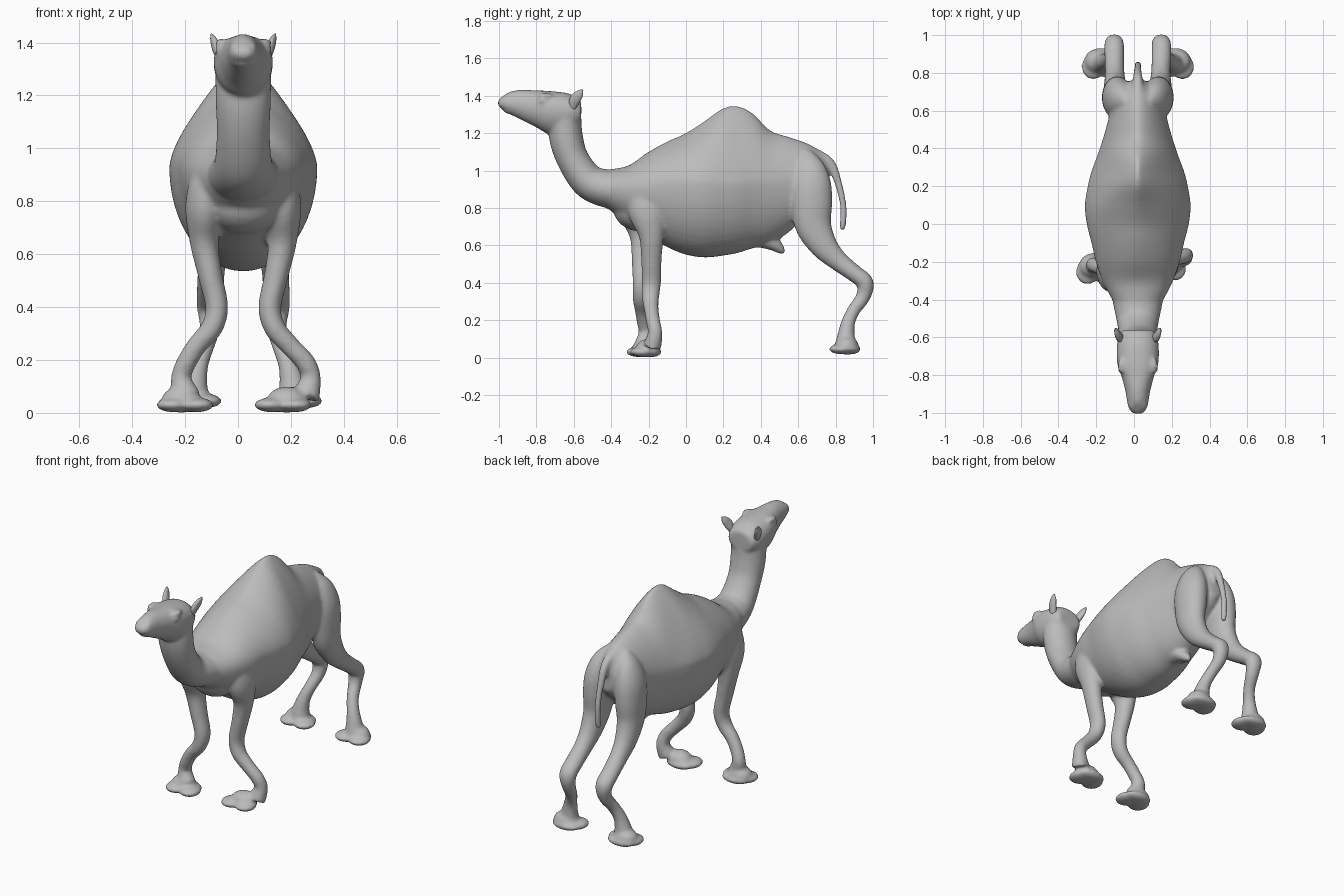
import bpy, bmesh
from math import cos, sin, tau
from mathutils import Vector, Matrix

if "Cube" in bpy.data.objects:
    bpy.data.objects.remove(bpy.data.objects["Cube"], do_unlink=True)

MIDLINE = 0.02
SEGMENTS = 48

grey = bpy.data.materials.new("plain grey")
grey.use_nodes = True
grey.diffuse_color = (0.5, 0.5, 0.5, 1)
grey.node_tree.nodes["Principled BSDF"].inputs["Base Color"].default_value = grey.diffuse_color


def refine(rows, steps=6):
    """Catmull-Rom interpolation through rows of equal length."""
    padded = [rows[0], *rows, rows[-1]]
    result = []
    for a, b, c, d in zip(padded, padded[1:], padded[2:], padded[3:]):
        for step in range(steps):
            t = step / steps
            result.append([
                q + t * ((r - p) + t * ((2 * p - 5 * q + 4 * r - s) + t * (3 * (q - r) + s - p))) / 2
                for p, q, r, s in zip(a, b, c, d)])
    return result + [list(rows[-1])]


def skin(bm, rings):
    """Join rings of points into a closed surface."""
    loops = [[bm.verts.new(point) for point in ring] for ring in rings]
    for lower, upper in zip(loops, loops[1:]):
        for i in range(SEGMENTS):
            j = (i + 1) % SEGMENTS
            bm.faces.new((lower[i], lower[j], upper[j], upper[i]))
    bm.faces.new(loops[0])
    bm.faces.new(loops[-1])


def trunk(bm, rows):
    """Upright sections: y, top, bottom, widest height, half width, peak sharpness."""
    rings = []
    for y, top, bottom, mid, width, peak in refine(rows):
        ring = []
        for i in range(SEGMENTS):
            c, s = cos(tau * i / SEGMENTS), sin(tau * i / SEGMENTS)
            power = peak if s > 0 else 1
            x = width * abs(c) ** power * (1 if c > 0 else -1)
            z = (top - mid) * s ** power if s > 0 else (mid - bottom) * s
            ring.append((MIDLINE + x, y, mid + z))
        rings.append(ring)
    skin(bm, rings)


def tube(bm, rows, side=1, shift=0):
    """Sections across a path: x, y, z, half width, half depth."""
    rows = refine(rows)
    centres = [Vector((MIDLINE + side * r[0], r[1] + shift, r[2])) for r in rows]
    rings = []
    for k, centre in enumerate(centres):
        along = (centres[min(k + 1, len(rows) - 1)] - centres[max(k - 1, 0)]).normalized()
        across = Vector((1, 0, 0))
        across = (across - across.dot(along) * along).normalized()
        deep = along.cross(across)
        width, depth = rows[k][3:]
        rings.append([centre + across * width * cos(tau * i / SEGMENTS)
                      + deep * depth * sin(tau * i / SEGMENTS) for i in range(SEGMENTS)])
    skin(bm, rings)


def ball(bm, centre, size, turn=0):
    matrix = Matrix.Translation(centre) @ Matrix.Rotation(turn, 4, "Z") @ Matrix.Diagonal((*size, 1))
    bmesh.ops.create_icosphere(bm, subdivisions=3, radius=1, matrix=matrix)


def foot(bm, x, y, z, side):
    """Two spreading toe pads with a heel and a raised instep."""
    for toe in (-1, 1):
        ball(bm, (x + toe * 0.043, y - 0.015, z), (0.066, 0.072, 0.028), toe * 0.35)
    ball(bm, (x, y + 0.03, z), (0.09, 0.055, 0.028))
    ball(bm, (x + side * 0.015, y + 0.01, z + 0.02), (0.075, 0.062, 0.05))


def finish(name, bm, blend=False):
    bmesh.ops.recalc_face_normals(bm, faces=bm.faces)
    mesh = bpy.data.meshes.new(name)
    bm.to_mesh(mesh)
    bm.free()
    mesh.materials.append(grey)
    mesh.shade_smooth()
    obj = bpy.data.objects.new(name, mesh)
    bpy.context.collection.objects.link(obj)
    if blend:
        remesh = obj.modifiers.new("blend parts", "REMESH")
        remesh.mode = "VOXEL"
        remesh.voxel_size = 0.009
        remesh.use_smooth_shade = True
        relax = obj.modifiers.new("relax", "SMOOTH")
        relax.factor = 0.5
        relax.iterations = 12


body = bmesh.new()

# Torso with the hump, from chest to rump
trunk(body, [
    (-.46, 1.0, .82, .91, .1, 1),
    (-.38, 1.01, .77, .9, .147, 1),
    (-.3, 1.03, .71, .9, .187, 1),
    (-.2, 1.1, .65, .91, .222, 1.1),
    (-.1, 1.155, .59, .93, .245, 1.2),
    (0, 1.2, .55, .93, .27, 1.25),
    (.1, 1.265, .535, .93, .28, 1.35),
    (.2, 1.335, .545, .93, .265, 1.5),
    (.28, 1.345, .56, .93, .245, 1.6),
    (.36, 1.305, .585, .93, .215, 1.5),
    (.45, 1.215, .61, .93, .185, 1.3),
    (.55, 1.18, .67, .94, .157, 1.25),
    (.65, 1.145, .77, .95, .135, 1.25),
    (.72, 1.1, .83, .96, .09, 1.2),
    (.76, 1.04, .88, .97, .04, 1)])

# Breast between the front legs
ball(body, (MIDLINE, -.25, .8), (.15, .14, .125))

# Neck
tube(body, [
    (0, -.34, .895, .145, .11),
    (0, -.45, .91, .125, .1),
    (0, -.53, .95, .108, .092),
    (0, -.605, 1.06, .1, .086),
    (0, -.64, 1.17, .104, .09),
    (0, -.65, 1.29, .106, .088)])

# Head and muzzle
trunk(body, [
    (-.56, 1.37, 1.25, 1.31, .08, 1),
    (-.62, 1.41, 1.2, 1.32, .108, 1),
    (-.73, 1.425, 1.195, 1.33, .11, .9),
    (-.8, 1.428, 1.23, 1.34, .088, .9),
    (-.88, 1.432, 1.27, 1.35, .067, 1),
    (-.94, 1.422, 1.3, 1.36, .057, 1),
    (-.98, 1.397, 1.325, 1.36, .047, 1),
    (-1.006, 1.375, 1.345, 1.36, .025, 1)])

# Lower lip
ball(body, (MIDLINE, -.94, 1.318), (.04, .035, .016))

# Udder
trunk(body, [
    (.38, .68, .59, .63, .05, 1),
    (.45, .66, .575, .62, .055, 1),
    (.5, .63, .555, .595, .035, 1),
    (.53, .58, .55, .565, .012, 1)])

# Tail
tube(body, [
    (0, .68, 1.1, .03, .025),
    (0, .77, 1.04, .026, .026),
    (0, .818, .92, .02, .02),
    (0, .842, .8, .018, .018),
    (0, .838, .71, .018, .018),
    (0, .834, .68, .014, .014)])

# Limbs and facial features on each side
for side in (-1, 1):
    # Front leg, the right one stepping slightly ahead
    ankle, stride = (.255, .015) if side > 0 else (.235, -.035)
    tube(body, [
        (.08, -.19, 1.0, .03, .04),
        (.125, -.21, .9, .065, .1),
        (.143, -.215, .78, .076, .108),
        (.148, -.2, .65, .055, .067),
        (.125, -.2, .52, .046, .055),
        (.1, -.2, .4, .043, .051),
        (.12, -.205, .32, .041, .046),
        (.175, -.2, .255, .038, .039),
        (ankle - .02, -.19, .19, .038, .038),
        (ankle, -.18, .13, .039, .039),
        (ankle - .02, -.195, .06, .055, .05)], side, stride)
    # Hind leg
    tube(body, [
        (.05, .64, 1.1, .025, .03),
        (.085, .655, 1.02, .06, .085),
        (.102, .665, .93, .08, .11),
        (.11, .67, .83, .08, .112),
        (.115, .68, .71, .07, .098),
        (.12, .735, .6, .059, .075),
        (.122, .81, .52, .051, .055),
        (.125, .9, .45, .052, .046),
        (.125, .957, .4, .051, .046),
        (.125, .947, .325, .04, .039),
        (.145, .895, .25, .035, .035),
        (.17, .865, .18, .038, .038),
        (.185, .855, .11, .05, .048),
        (.19, .85, .05, .065, .058)], side)
    foot(body, 0.17 if side > 0 else -0.2, -0.215 if side > 0 else -0.235, 0.03, side)
    foot(body, MIDLINE + side * 0.19, 0.85, 0.045, side)
    # Eye, brow and nostril
    ball(body, (MIDLINE + side * 0.088, -0.765, 1.372), (0.02, 0.026, 0.02))
    ball(body, (MIDLINE + side * 0.084, -0.75, 1.4), (0.024, 0.04, 0.014))
    ball(body, (MIDLINE + side * 0.03, -0.955, 1.382), (0.022, 0.028, 0.022))

finish("body", body, blend=True)

# Ears
for side, name in ((-1, "right_ear"), (1, "left_ear")):
    ear = bmesh.new()
    tube(ear, [
        (.085, -.605, 1.335, .016, .018),
        (.1, -.595, 1.375, .017, .029),
        (.113, -.57, 1.41, .012, .022),
        (.121, -.555, 1.432, .003, .004)], side)
    finish(name, ear)
